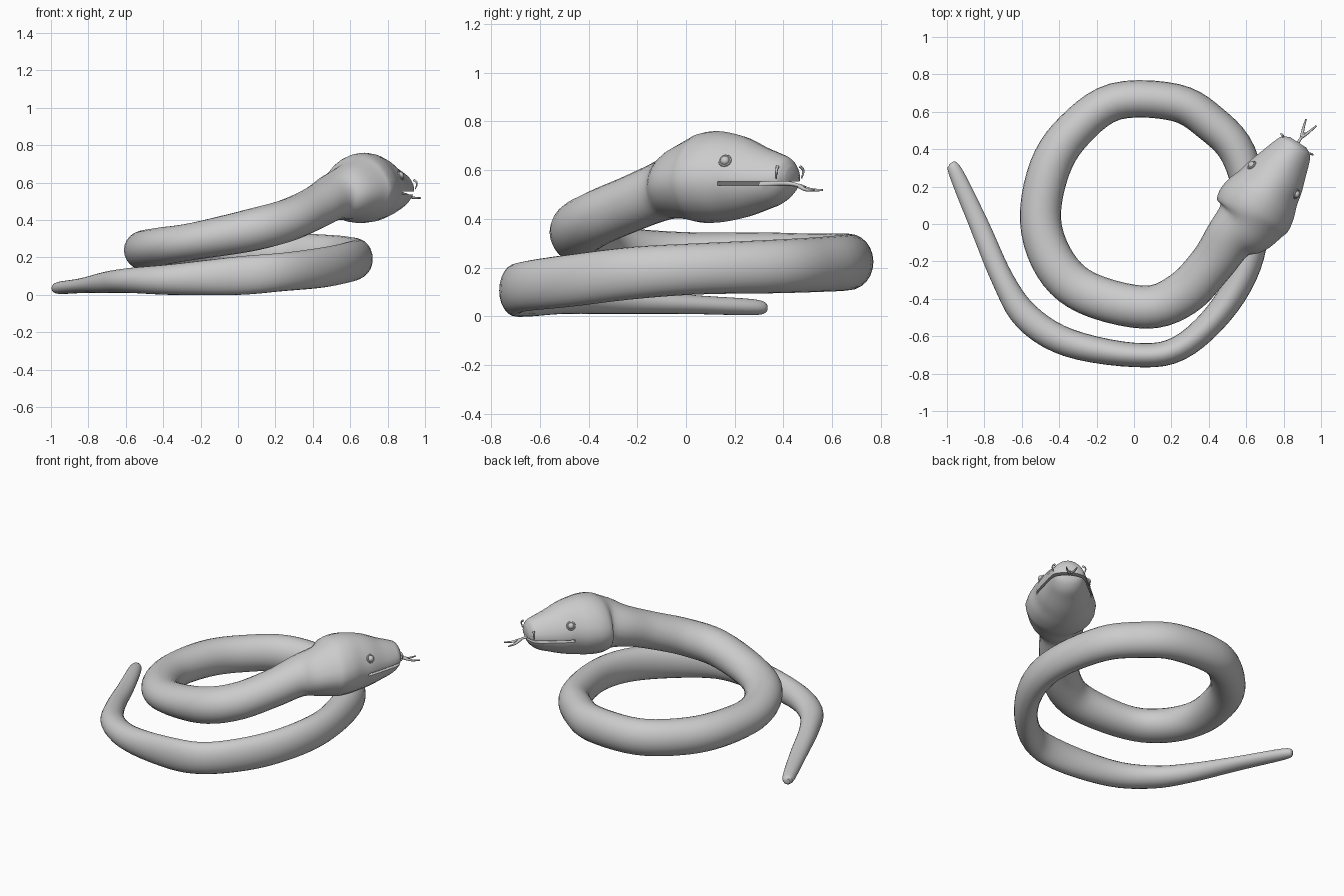
import bpy
import bmesh
import math
from mathutils import Vector

SIDES = 24
STEPS = 5

if "Cube" in bpy.data.objects:
    bpy.data.objects.remove(bpy.data.objects["Cube"], do_unlink=True)

# Single plain grey for the whole animal
grey = bpy.data.materials.new("plain_grey")
grey.use_nodes = True
colour = (0.6, 0.6, 0.6, 1.0)
grey.diffuse_color = colour
grey.node_tree.nodes["Principled BSDF"].inputs["Base Color"].default_value = colour

# Body sections from tail tip to neck: x, y, underside, back, half width
body = [
    (-.98, .325, .02, .05, .012), (-.955, .28, .005, .07, .038),
    (-.83, 0, .01, .09, .052), (-.7, -.3, .01, .125, .06),
    (-.57, -.5, .01, .145, .075), (-.35, -.635, 0, .165, .075),
    (0, -.7, 0, .205, .065), (.24, -.665, .02, .225, .067),
    (.46, -.47, .04, .255, .072), (.6, -.22, .07, .285, .08),
    (.635, .05, .09, .3, .085), (.56, .37, .095, .315, .095),
    (.41, .54, .1, .325, .1), (.22, .65, .105, .335, .1),
    (-.1, .655, .11, .34, .1), (-.32, .5, .11, .34, .105),
    (-.45, .3, .12, .345, .11), (-.5, .02, .135, .345, .11),
    (-.42, -.22, .155, .36, .115), (-.25, -.37, .185, .385, .115),
    (.06, -.445, .23, .46, .115), (.26, -.375, .28, .515, .12),
    (.41, -.22, .345, .585, .12), (.51, -.08, .395, .655, .135),
]

# Head sections along its own axis: distance, underside, crown, half width
head = [
    (-.09, .4, .71, .18), (-.01, .385, .75, .212), (.07, .385, .76, .205),
    (.15, .395, .75, .178), (.22, .41, .73, .162), (.3, .435, .695, .135),
    (.37, .46, .67, .112), (.415, .495, .65, .09), (.437, .535, .615, .05),
]
HEAD_ORIGIN = Vector((.64, .07, 0))
HEAD_ANGLE = math.radians(57)
FORWARD = Vector((math.cos(HEAD_ANGLE), math.sin(HEAD_ANGLE), 0))
SIDE = Vector((FORWARD.y, -FORWARD.x, 0))


def head_point(distance, side, height):
    """Position given along the head, across it and above the ground."""
    point = HEAD_ORIGIN + FORWARD * distance + SIDE * side
    point.z = height
    return point


def smooth_path(keys):
    """Catmull-Rom samples through every key section."""
    result = []
    last = len(keys) - 1
    for i in range(last):
        a, b, c, d = (keys[min(max(j, 0), last)] for j in range(i - 1, i + 3))
        for step in range(STEPS):
            t = step / STEPS
            result.append([
                q + t * (r - p) / 2 + t * t * (2 * p - 5 * q + 4 * r - s) / 2
                + t ** 3 * (3 * q - p - 3 * r + s) / 2
                for p, q, r, s in zip(a, b, c, d)])
    result.append(list(keys[-1]))
    return result


def finish(obj, angle=40):
    """Apply colour and shading."""
    obj.data.materials.clear()
    obj.data.materials.append(grey)
    bpy.ops.object.select_all(action='DESELECT')
    obj.select_set(True)
    bpy.context.view_layer.objects.active = obj
    bpy.ops.object.shade_smooth_by_angle(angle=math.radians(angle))


def strand(name, points, radius):
    """Thin round strand that tapers to its end."""
    curve = bpy.data.curves.new(name, 'CURVE')
    curve.dimensions = '3D'
    curve.bevel_depth = radius
    curve.bevel_resolution = 2
    curve.use_fill_caps = True
    spline = curve.splines.new('BEZIER')
    spline.bezier_points.add(len(points) - 1)
    for i, (knot, point) in enumerate(zip(spline.bezier_points, points)):
        knot.co = point
        knot.handle_left_type = knot.handle_right_type = 'AUTO'
        knot.radius = 1 - .6 * i / (len(points) - 1)
    curve.materials.append(grey)
    obj = bpy.data.objects.new(name, curve)
    bpy.context.collection.objects.link(obj)
    return obj


# Body and head as one continuous skin; the last value narrows the crown
keys = [section + (0,) for section in body]
for distance, low, high, width in head:
    centre = head_point(distance, 0, 0)
    keys.append((centre.x, centre.y, low, high, width, .16))
path = smooth_path(keys)

bm = bmesh.new()
rings = []
for i, (x, y, low, high, width, narrow) in enumerate(path):
    before, after = path[max(i - 1, 0)], path[min(i + 1, len(path) - 1)]
    across = Vector((after[1] - before[1], before[0] - after[0], 0)).normalized()
    ring = []
    for k in range(SIDES):
        angle = math.tau * k / SIDES
        c, s = math.cos(angle), math.sin(angle)
        reach = width * c * (1 - narrow * max(s, 0))
        point = Vector((x, y, (low + high) / 2)) + across * reach
        point.z += s * (high - low) / 2
        ring.append(bm.verts.new(point))
    rings.append(ring)
for first, second in zip(rings, rings[1:]):
    for k in range(SIDES):
        n = (k + 1) % SIDES
        bm.faces.new((first[k], first[n], second[n], second[k]))
bm.faces.new(rings[0])
bm.faces.new(rings[-1])
bmesh.ops.recalc_face_normals(bm, faces=bm.faces)
mesh = bpy.data.meshes.new("snake_body")
bm.to_mesh(mesh)
bm.free()
snake = bpy.data.objects.new("snake_body", mesh)
bpy.context.collection.objects.link(snake)
mesh.materials.append(grey)

# Mouth slit
bpy.ops.mesh.primitive_cube_add(size=1, location=head_point(.34, 0, .545),
                                rotation=(0, 0, HEAD_ANGLE))
cutter = bpy.context.object
cutter.name = "mouth_cutter"
cutter.scale = (.32, .5, .016)
cutter.hide_render = True
cut = snake.modifiers.new("mouth", 'BOOLEAN')
cut.operation = 'DIFFERENCE'
cut.solver = 'EXACT'
cut.object = cutter
bpy.context.view_layer.objects.active = snake
bpy.ops.object.modifier_apply(modifier=cut.name)
bpy.data.objects.remove(cutter, do_unlink=True)
finish(snake)
bpy.context.view_layer.update()

# Eyes with lids, and nostril hooks, on both sides
for label, sign in (("right", 1), ("left", -1)):
    found, spot, normal, face = snake.closest_point_on_mesh(
        head_point(.215, sign * .2, .67))
    facing = normal.to_track_quat('Z', 'Y').to_euler()
    bpy.ops.mesh.primitive_uv_sphere_add(segments=16, ring_count=10,
                                         radius=.02, location=spot)
    eye = bpy.context.object
    eye.name = label + "_eye"
    finish(eye)
    bpy.ops.mesh.primitive_torus_add(major_radius=.022, minor_radius=.006,
                                     major_segments=20, minor_segments=8,
                                     location=spot, rotation=facing)
    lid = bpy.context.object
    lid.name = label + "_eyelid"
    finish(lid)
    strand(label + "_nostril_hook",
           [head_point(.42, sign * .085, .615), head_point(.425, sign * .1, .6),
            head_point(.42, sign * .095, .565)], .007)

# Forked tongue
strand("tongue", [head_point(.28, 0, .54), head_point(.42, 0, .545),
                  head_point(.5, 0, .53)], .013)
for label, sign in (("right", 1), ("left", -1)):
    strand(label + "_tongue_fork",
           [head_point(.47, 0, .535), head_point(.515, sign * .018, .52),
            head_point(.565, sign * .033, .518)], .01)
